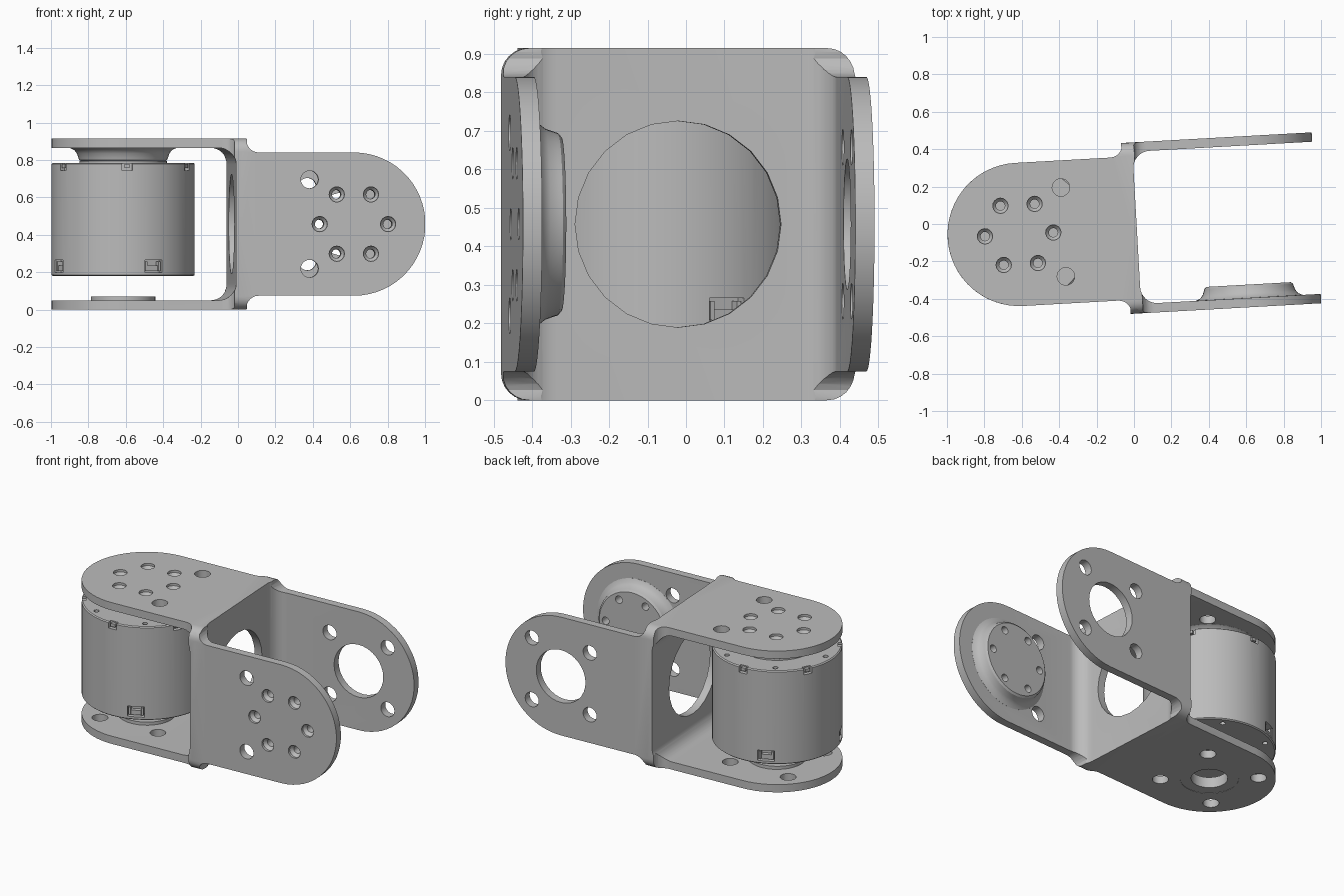
import bpy
import bmesh
from math import pi, sin, cos, radians
from mathutils import Matrix, Vector

cube = bpy.data.objects.get("Cube")
if cube:
    bpy.data.objects.remove(cube, do_unlink=True)

H, T = 0.4575, 0.05          # half size of the square web, sheet thickness
W, C = 0.383, -0.605         # half width of a plate, centre of its round end
AXIS = Matrix.Translation((C, 0, 0))
PLACE = Matrix.Translation((-0.01, -0.022, H)) @ Matrix.Rotation(radians(3.2), 4, 'Z')

grey = bpy.data.materials.new("metal_grey")
grey.use_nodes = True
tone = (0.5, 0.5, 0.5, 1)
grey.diffuse_color = tone
grey.node_tree.nodes["Principled BSDF"].inputs["Base Color"].default_value = tone


def rot(deg, axis):
    return Matrix.Rotation(radians(deg), 4, axis)


def arc(cx, cy, r, a0, a1, n):
    angles = [radians(a0 + (a1 - a0) * i / n) for i in range(n + 1)]
    return [(cx + r * cos(a), cy + r * sin(a)) for a in angles]


def mirrored(pts):
    return pts + [(x, -y) for x, y in reversed(pts)]


def add_prism(bm, pts, z0, z1, m=Matrix()):
    """Extrude a flat outline along local z."""
    rings = [[bm.verts.new(m @ Vector((x, y, z))) for x, y in pts] for z in (z0, z1)]
    n = len(pts)
    faces = [bm.faces.new(rings[0]), bm.faces.new(rings[1])]
    for i in range(n):
        j = (i + 1) % n
        faces.append(bm.faces.new((rings[0][i], rings[0][j], rings[1][j], rings[1][i])))
    bmesh.ops.recalc_face_normals(bm, faces=faces)


def add_lathe(bm, profile, m=Matrix(), n=24, ring=False):
    """Turn (radius, height) points around local z."""
    rings = [[bm.verts.new(m @ Vector((r * cos(2 * pi * i / n), r * sin(2 * pi * i / n), z)))
              for i in range(n)] for r, z in profile]
    pairs = list(zip(rings, rings[1:]))
    if ring:
        pairs.append((rings[-1], rings[0]))
        faces = []
    else:
        faces = [bm.faces.new(rings[0]), bm.faces.new(rings[-1])]
    for a, b in pairs:
        for i in range(n):
            j = (i + 1) % n
            faces.append(bm.faces.new((a[i], a[j], b[j], b[i])))
    bmesh.ops.recalc_face_normals(bm, faces=faces)


def add_box(bm, size, m):
    x, y, z = (s / 2 for s in size)
    add_prism(bm, [(-x, -y), (x, -y), (x, y), (-x, y)], -z, z, m)


def make(name, bm):
    me = bpy.data.meshes.new(name)
    bm.to_mesh(me)
    bm.free()
    me.materials.append(grey)
    ob = bpy.data.objects.new(name, me)
    bpy.context.collection.objects.link(ob)
    return ob


def boolean(ob, other, op):
    mod = ob.modifiers.new(op, 'BOOLEAN')
    mod.operation, mod.solver, mod.object = op, 'EXACT', other
    bpy.context.view_layer.objects.active = ob
    bpy.ops.object.modifier_apply(modifier=mod.name)
    bpy.data.objects.remove(other, do_unlink=True)


def prism(name, *args):
    bm = bmesh.new()
    add_prism(bm, *args)
    return make(name, bm)


def finish(ob):
    ob.data.transform(PLACE)
    bpy.ops.object.select_all(action='DESELECT')
    ob.select_set(True)
    bpy.context.view_layer.objects.active = ob
    bpy.ops.object.shade_smooth_by_angle(angle=radians(28))


def build_fork(name, m):
    """U-shaped sheet with two round-ended plates and a flared horn."""
    stand = rot(90, 'X')
    half = [(0.01, H + 0.03), (-1.1, H + 0.03), (-1.1, H - T)]
    half += arc(-0.115, H - T - 0.09, 0.09, 90, 0, 8)
    outer, inner = half[:2], half[2:]
    u = outer + inner + [(x, -z) for x, z in reversed(inner)] + [(x, -z) for x, z in reversed(outer)]
    fork = prism(name, u, -0.5, 0.5, stand)
    # Plate outline with shoulders beside the web
    side = [(0.06, 0.52), (-0.025, 0.52)]
    side += arc(-0.095, W + 0.065, 0.065, 0, -90, 6)
    side += arc(C, 0, W, 90, 176, 14)
    side[2:9] = [(x - 0.005 * (i == 0), y) for i, (x, y) in enumerate(side[2:9])]
    boolean(fork, prism("outline", mirrored(side), -0.6, 0.6), 'INTERSECT')
    # Rounded square of the web
    r = 0.07
    k = H - r
    square = []
    for i, (sx, sy) in enumerate(((1, 1), (-1, 1), (-1, -1), (1, -1))):
        square += arc(sx * k, sy * k, r, 90 * i, 90 * i + 90, 6)
    boolean(fork, prism("square", square, -1.3, 0.3, rot(90, 'Y')), 'INTERSECT')
    # Flared horn under the upper plate
    bm = bmesh.new()
    add_lathe(bm, [(0.285, 0.43), (0.285, 0.407), (0.262, 0.396), (0.248, 0.378),
                   (0.24, 0.355), (0.237, 0.345), (0.226, 0.336)], AXIS, 48)
    boolean(fork, make("horn", bm), 'UNION')
    fork.data.transform(m)
    return fork


def add_drills(bm, m):
    """Hole cutters for one fork."""
    for i in range(6):
        a = i * pi / 3
        at = Matrix.Translation((C + 0.183 * cos(a), 0.183 * sin(a), 0))
        add_lathe(bm, [(0.024, 0.3), (0.024, H - 0.035), (0.041, H - 0.015), (0.041, 0.6)], m @ at, 16)
    for s in (-1, 1):
        at = Matrix.Translation((C + 0.237, s * 0.238, 0))
        add_lathe(bm, [(0.047, 0.38), (0.047, 0.6)], m @ at, 20)
        for t in (-1, 1):
            at = Matrix.Translation((C + t * 0.2, s * 0.2, 0))
            add_lathe(bm, [(0.047, -0.6), (0.047, -0.38)], m @ at, 20)
    add_lathe(bm, [(0.17, -0.6), (0.17, -0.38)], m @ AXIS, 32)


# Twin-fork bracket: one fork lies flat, the other stands turned the other way
turned = rot(90, 'X') @ rot(180, 'Z')
bracket = build_fork("bracket", Matrix())
boolean(bracket, build_fork("upright_fork", turned), 'UNION')
drills = bmesh.new()
add_drills(drills, Matrix())
add_drills(drills, turned)
add_lathe(drills, [(0.268, -0.1), (0.268, 0.1)], rot(90, 'Y'), 24)
boolean(bracket, make("drills", drills), 'DIFFERENCE')
finish(bracket)

# Motor body with output disc
Z0, Z1 = 0.18 - H, 0.785 - H
bm = bmesh.new()
add_lathe(bm, [(0.376, Z0), (W, Z0 + 0.006), (W, Z1 - 0.006), (0.376, Z1),
               (0.234, Z1), (0.234, 0.338)], AXIS, 64)
motor = make("motor_body", bm)

# Sockets, clip notches and screw holes
cuts = bmesh.new()
pins = bmesh.new()
for i in range(4):
    turn = AXIS @ rot(-68 + 90 * i, 'Z')
    socket = turn @ Matrix.Translation((W, 0, Z0 + 0.053))
    add_box(cuts, (0.08, 0.1, 0.066), socket)
    add_box(pins, (0.03, 0.06, 0.03), socket @ Matrix.Translation((-0.03, 0, -0.012)))
    for s in (-1, 1):
        add_box(pins, (0.034, 0.012, 0.05), socket @ Matrix.Translation((-0.026, s * 0.038, 0)))
for i in range(6):
    turn = AXIS @ rot(30 + 60 * i, 'Z')
    clip = turn @ Matrix.Translation((W, 0, Z1 - 0.015))
    add_box(cuts, (0.05, 0.055, 0.05), clip)
    add_box(pins, (0.026, 0.028, 0.02), clip @ Matrix.Translation((-0.016, 0, -0.002)))
    mid = AXIS @ rot(60 * i, 'Z') @ Matrix.Translation((0.335, 0, 0))
    for z in (Z0, Z1):
        add_lathe(cuts, [(0.016, z - 0.02), (0.016, z + 0.02)], mid, 12)
boolean(motor, make("motor_cuts", cuts), 'DIFFERENCE')
finish(motor)
finish(make("motor_connectors", pins))

# Bearing ring seated in the lower plate
bm = bmesh.new()
add_lathe(bm, [(0.106, 0.002 - H), (0.172, 0.002 - H), (0.172, 0.07 - H), (0.106, 0.07 - H)],
          AXIS, 32, True)
finish(make("bearing_ring", bm))
